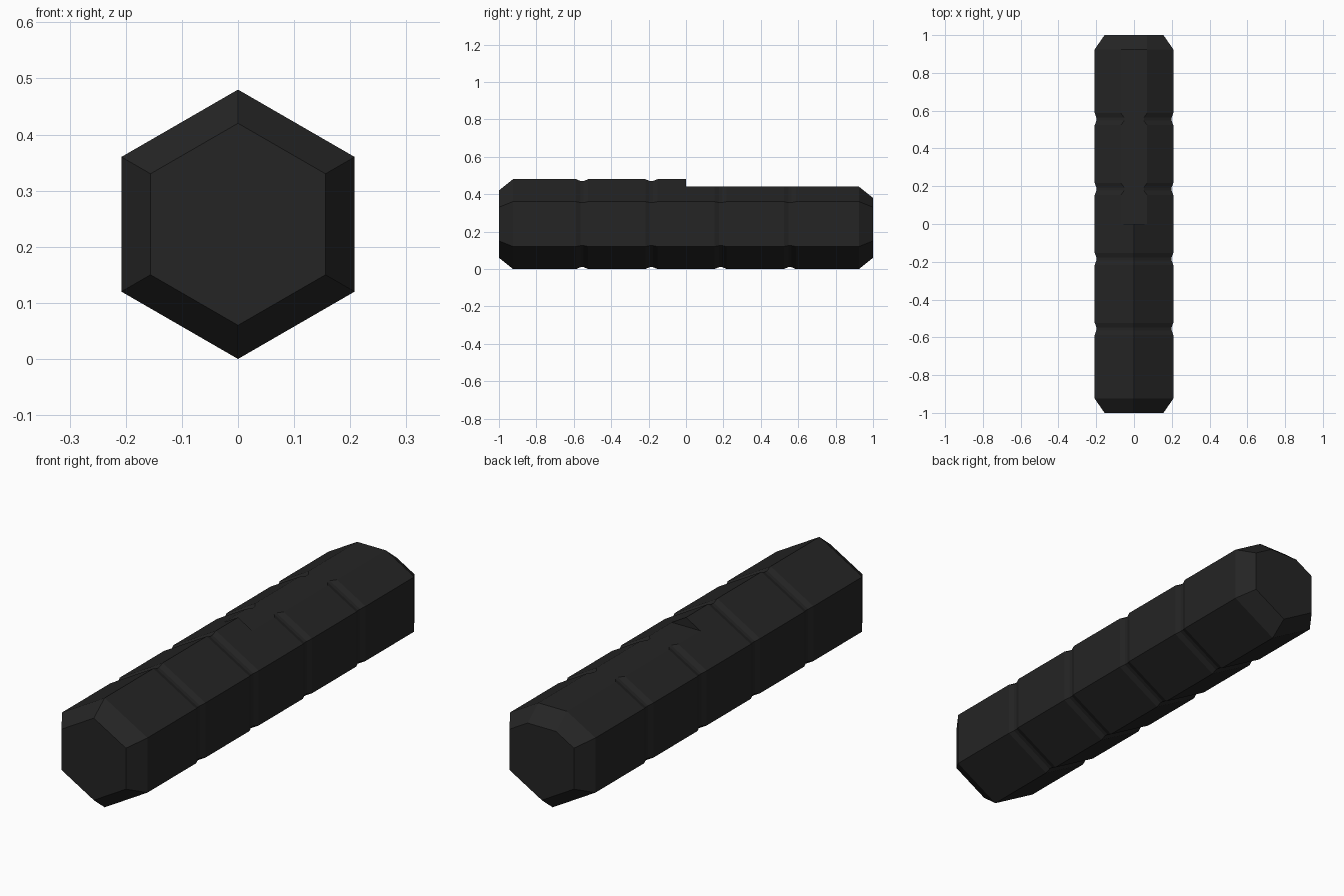
import bpy, bmesh, math

if "Cube" in bpy.data.objects:
    bpy.data.objects.remove(bpy.data.objects["Cube"])

R, CZ, S3 = 0.24, 0.24, math.sqrt(3)

mat = bpy.data.materials.new("charcoal black")
mat.diffuse_color = (0.018, 0.018, 0.018, 1)
mat.use_nodes = True
mat.node_tree.nodes["Principled BSDF"].inputs["Base Color"].default_value = mat.diffuse_color


def section(r, cut, flat):
    """Pointed-up hexagon; the ridge is levelled at height cut when flat."""
    pts = [(r * math.sin(math.radians(a)), CZ + r * math.cos(math.radians(a)))
           for a in (60, 120, 180, 240, 300)]
    w = (CZ + r - cut) * S3
    return pts + [(-w, cut), (0, cut if flat else CZ + r), (w, cut)]


# Stations along the front half: chamfered end, two shallow grooves, middle
half = [(1.0, 0.18, 0.38), (0.925, R, 0.44)]
for g in (0.555, 0.185):
    half += [(g + 0.032, R, 0.44), (g + 0.008, R - 0.01, 0.44),
             (g - 0.008, R - 0.01, 0.44), (g - 0.032, R, 0.44)]
half.append((0.0, R, 0.44))

stations = [(-y, r, c, False) for y, r, c in half]
stations += [(y, r, c, True) for y, r, c in reversed(half)]

# Hexagonal bar: loft through the stations; the middle forms the step
bm = bmesh.new()
rings = [[bm.verts.new((x, y, z)) for x, z in section(r, c, f)]
         for y, r, c, f in stations]
for a, b in zip(rings, rings[1:]):
    for i in range(8):
        j = (i + 1) % 8
        bm.faces.new((a[i], a[j], b[j], b[i]))
bm.faces.new(rings[0])
bm.faces.new(rings[-1])
bmesh.ops.remove_doubles(bm, verts=bm.verts[:], dist=0.0001)
bmesh.ops.recalc_face_normals(bm, faces=bm.faces[:])

mesh = bpy.data.meshes.new("hexagonal_bar")
bm.to_mesh(mesh)
bm.free()
mesh.materials.append(mat)
obj = bpy.data.objects.new("hexagonal_bar", mesh)
bpy.context.collection.objects.link(obj)
